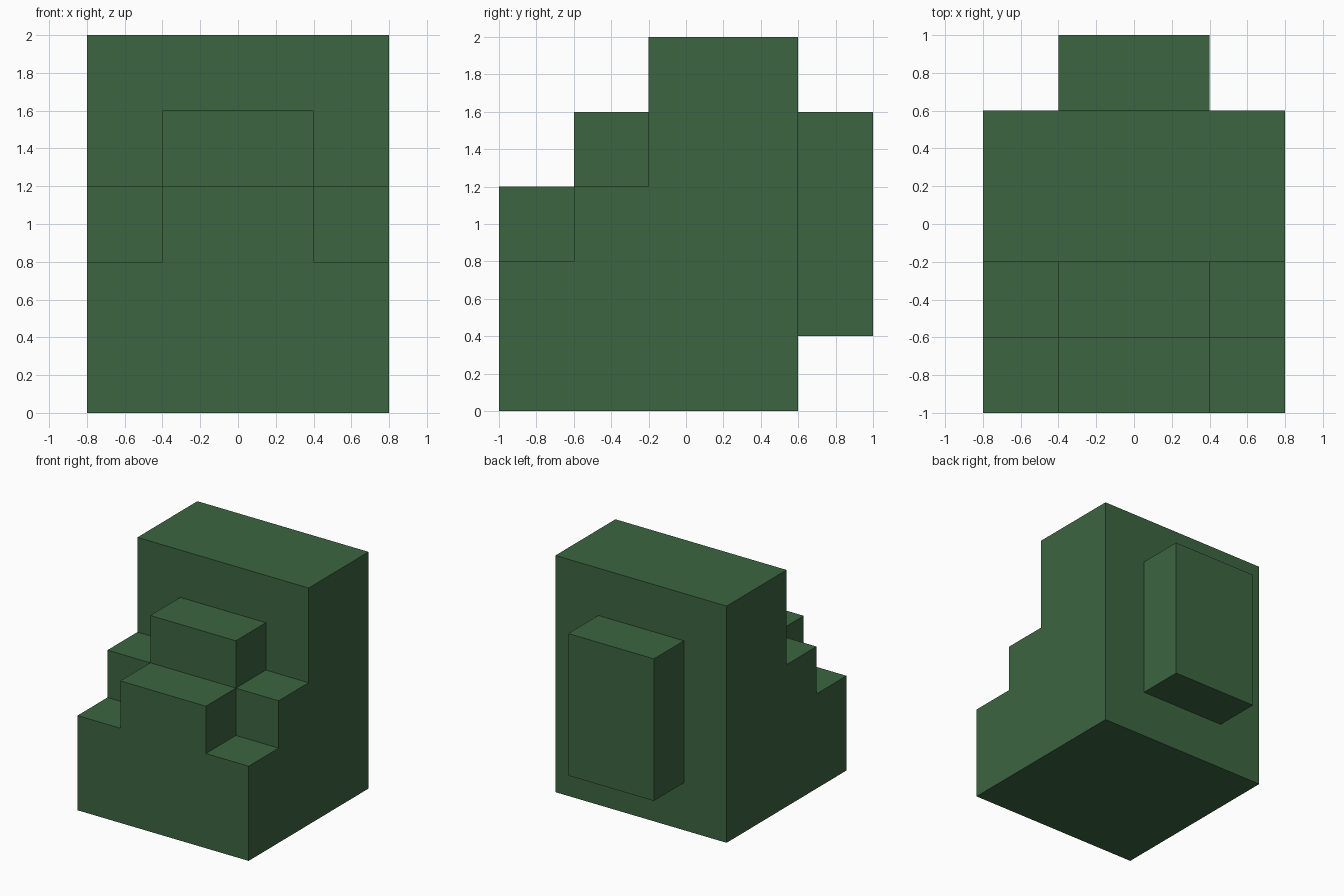
import bpy

if "Cube" in bpy.data.objects:
    bpy.data.objects.remove(bpy.data.objects["Cube"])

green = bpy.data.materials.new("dark green")
green.diffuse_color = (0.045, 0.130, 0.051, 1)
green.use_nodes = True
green.node_tree.nodes["Principled BSDF"].inputs["Base Color"].default_value = green.diffuse_color


def extrude_profile(name, profile, half_width):
    """Extrude a (y, z) outline symmetrically along x."""
    n = len(profile)
    verts = [(x, y, z) for x in (-half_width, half_width) for y, z in profile]
    faces = [tuple(reversed(range(n))), tuple(range(n, 2 * n))]
    faces += [(i, (i + 1) % n, n + (i + 1) % n, n + i) for i in range(n)]
    mesh = bpy.data.meshes.new(name)
    mesh.from_pydata(verts, [], faces)
    mesh.materials.append(green)
    obj = bpy.data.objects.new(name, mesh)
    bpy.context.collection.objects.link(obj)
    return obj


def block(name, y0, y1, z0, z1):
    return extrude_profile(name, [(y0, z0), (y1, z0), (y1, z1), (y0, z1)], 0.4)


# Full-width body with two low steps at the front
extrude_profile("stepped_body", [(-1, 0), (0.6, 0), (0.6, 2), (-0.2, 2),
                                 (-0.2, 1.2), (-0.6, 1.2), (-0.6, 0.8), (-1, 0.8)], 0.8)

# Narrow raised blocks on each step
block("lower_step_block", -1.0, -0.6, 0.8, 1.2)
block("upper_step_block", -0.6, -0.2, 1.2, 1.6)

# Block hung on the back
block("back_block", 0.6, 1.0, 0.4, 1.6)
